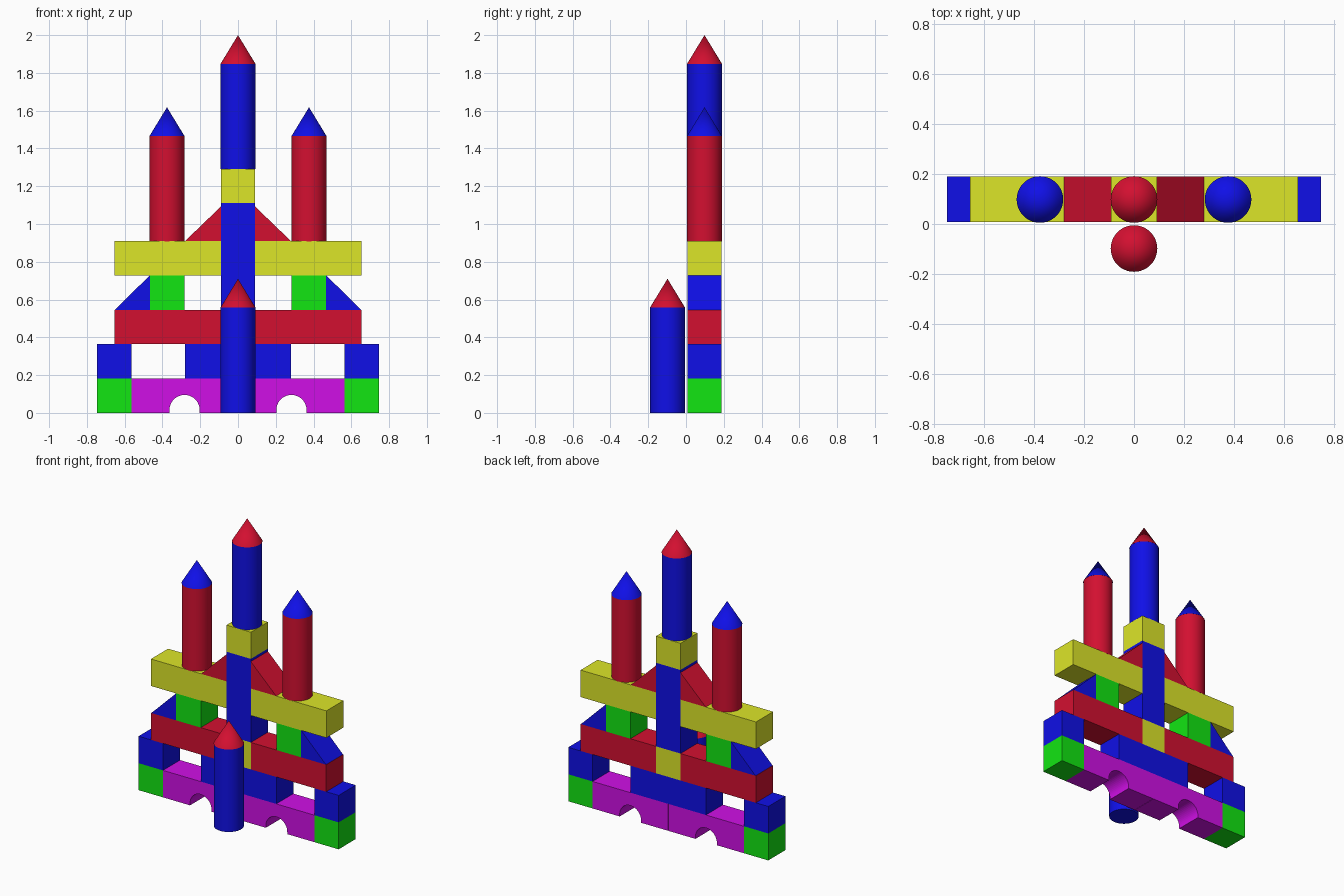
import bpy, bmesh, math

if "Cube" in bpy.data.objects:
    bpy.data.objects.remove(bpy.data.objects["Cube"])

U = 0.182          # width of one toy block
YC = 0.098         # centre of the wall of blocks; the lone tower stands at -YC
R = 0.092          # tower radius


def material(name, rgb):
    m = bpy.data.materials.new(name)
    m.diffuse_color = (*rgb, 1)
    m.use_nodes = True
    m.node_tree.nodes["Principled BSDF"].inputs["Base Color"].default_value = m.diffuse_color
    return m


RED = material("red", (0.65, 0.005, 0.03))
BLUE = material("blue", (0.005, 0.005, 0.80))
GREEN = material("green", (0.006, 0.79, 0.006))
YELLOW = material("yellow", (0.72, 0.79, 0.022))
PURPLE = material("purple", (0.63, 0.005, 0.79))


def finish(name, bm, mat):
    bmesh.ops.recalc_face_normals(bm, faces=bm.faces)
    me = bpy.data.meshes.new(name)
    bm.to_mesh(me)
    bm.free()
    me.materials.append(mat)
    ob = bpy.data.objects.new(name, me)
    bpy.context.collection.objects.link(ob)
    return ob


def prism(name, profile, mat):
    """Extrude an x-z outline through the thickness of the wall."""
    bm = bmesh.new()
    face = bm.faces.new([bm.verts.new((x, YC - 0.091, z)) for x, z in profile])
    ext = bmesh.ops.extrude_face_region(bm, geom=[face])
    verts = [v for v in ext["geom"] if isinstance(v, bmesh.types.BMVert)]
    bmesh.ops.translate(bm, verts=verts, vec=(0, 0.182, 0))
    return finish(name, bm, mat)


def block(name, x0, x1, z0, z1, mat):
    return prism(name, [(x0, z0), (x1, z0), (x1, z1), (x0, z1)], mat)


def round_part(name, x, y, z0, z1, r0, r1, mat):
    bpy.ops.mesh.primitive_cone_add(vertices=48, radius1=r0, radius2=r1, depth=z1 - z0,
                                    location=(x, y, (z0 + z1) / 2))
    ob = bpy.context.object
    ob.name = name
    ob.data.materials.append(mat)
    bpy.ops.object.shade_smooth_by_angle(angle=math.radians(40))


def tower(name, x, y, z0, body, roof):
    round_part(name + "_tower", x, y, z0, z0 + 0.557, R, R, body)
    round_part(name + "_roof", x, y, z0 + 0.557, z0 + 0.71, R + 0.001, 0, roof)


# Mirrored halves of the castle
for s, side in ((-1, "left"), (1, "right")):
    # bottom course: corner cube and arched bridge
    block(side + "_corner_cube", s * 0.565, s * 0.747, 0, U, GREEN)
    arch = [(0.283 + 0.08 * math.cos(a), 0.015 + 0.08 * math.sin(a))
            for a in (math.pi * i / 24 for i in range(25))]
    outline = [(0.001, 0), (0.001, U), (0.565, U), (0.565, 0), (0.363, 0), *arch, (0.203, 0)]
    prism(side + "_bridge", [(s * x, z) for x, z in outline], PURPLE)
    # second course
    block(side + "_upper_cube", s * 0.565, s * 0.747, U, 2 * U, BLUE)
    # third course beams
    block(side + "_red_beam", s * 0.091, s * 0.654, 2 * U, 3 * U, RED)
    # fourth course: cube and outer ramp
    block(side + "_green_cube", s * 0.283, s * 0.467, 3 * U, 4 * U, GREEN)
    prism(side + "_ramp", [(s * 0.467, 3 * U), (s * 0.652, 3 * U), (s * 0.467, 4 * U)], BLUE)
    # fifth course beams, with buttress and side tower on top
    block(side + "_yellow_beam", s * 0.091, s * 0.655, 4 * U, 5 * U, YELLOW)
    prism(side + "_buttress", [(s * 0.091, 5 * U), (s * 0.28, 5 * U), (s * 0.091, 6 * U)], RED)
    tower(side, s * 0.376, YC, 0.908, RED, BLUE)

# Central column
block("centre_slab", -0.281, 0.281, U, 2 * U, BLUE)
block("centre_cube", -0.091, 0.091, 2 * U, 3 * U, YELLOW)
block("centre_pillar", -0.091, 0.091, 3 * U, 1.11, BLUE)
block("top_cube", -0.091, 0.091, 1.11, 1.29, YELLOW)
tower("main", 0, YC, 1.29, BLUE, RED)

# Lone tower in front
tower("front", 0, -YC, 0, BLUE, RED)
